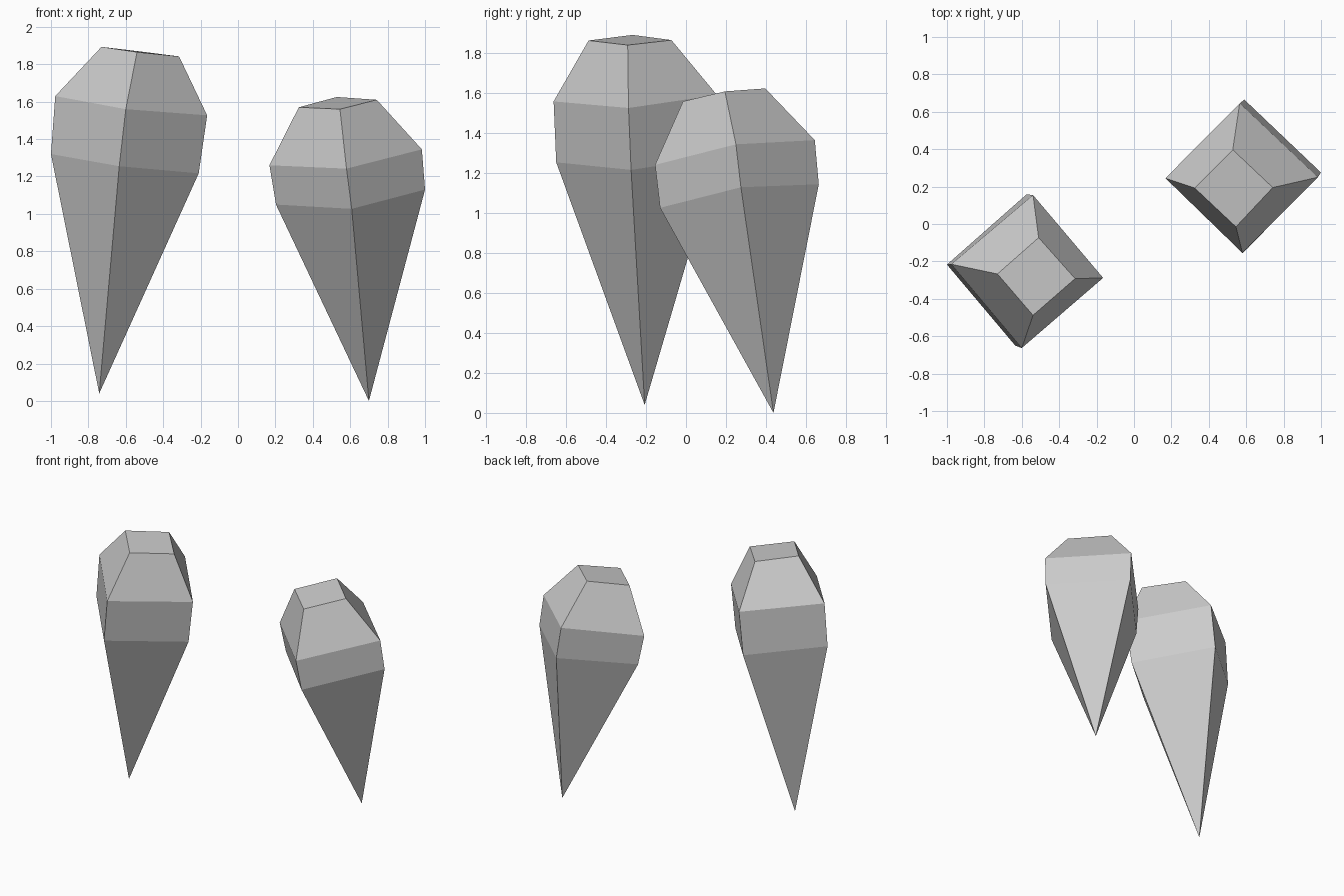
import bpy
import bmesh

if "Cube" in bpy.data.objects:
    bpy.data.objects.remove(bpy.data.objects["Cube"])


def crystal(name, top, shoulder, girdle, tip):
    """Skin three four-point rings (left, front, right, back) down to a tip."""
    bm = bmesh.new()
    rings = [[bm.verts.new(p) for p in ring] for ring in (top, shoulder, girdle)]
    point = bm.verts.new(tip)
    bm.faces.new(rings[0])
    for i in range(4):
        j = (i + 1) % 4
        for upper, lower in zip(rings, rings[1:]):
            bm.faces.new((upper[i], lower[i], lower[j], upper[j]))
        bm.faces.new((rings[-1][i], point, rings[-1][j]))
    bmesh.ops.recalc_face_normals(bm, faces=bm.faces)
    mesh = bpy.data.meshes.new(name)
    bm.to_mesh(mesh)
    bm.free()
    obj = bpy.data.objects.new(name, mesh)
    bpy.context.collection.objects.link(obj)
    return obj


# taller crystal on the left
crystal(
    "left_crystal",
    top=[(-.73, -.267, 1.893), (-.54, -.488, 1.865), (-.315, -.292, 1.842), (-.51, -.073, 1.867)],
    shoulder=[(-.977, -.215, 1.63), (-.60, -.663, 1.56), (-.165, -.288, 1.527), (-.54, .155, 1.592)],
    girdle=[(-1.0, -.217, 1.32), (-.635, -.65, 1.255), (-.21, -.275, 1.217), (-.575, .158, 1.283)],
    tip=(-.742, -.207, .04),
)

# shorter crystal on the right
crystal(
    "right_crystal",
    top=[(.325, .192, 1.57), (.545, -.015, 1.56), (.742, .195, 1.61), (.528, .397, 1.625)],
    shoulder=[(.168, .245, 1.26), (.58, -.155, 1.242), (.983, .25, 1.345), (.565, .645, 1.366)],
    girdle=[(.203, .267, 1.05), (.608, -.13, 1.027), (1.0, .275, 1.13), (.59, .665, 1.145)],
    tip=(.70, .438, 0),
)
